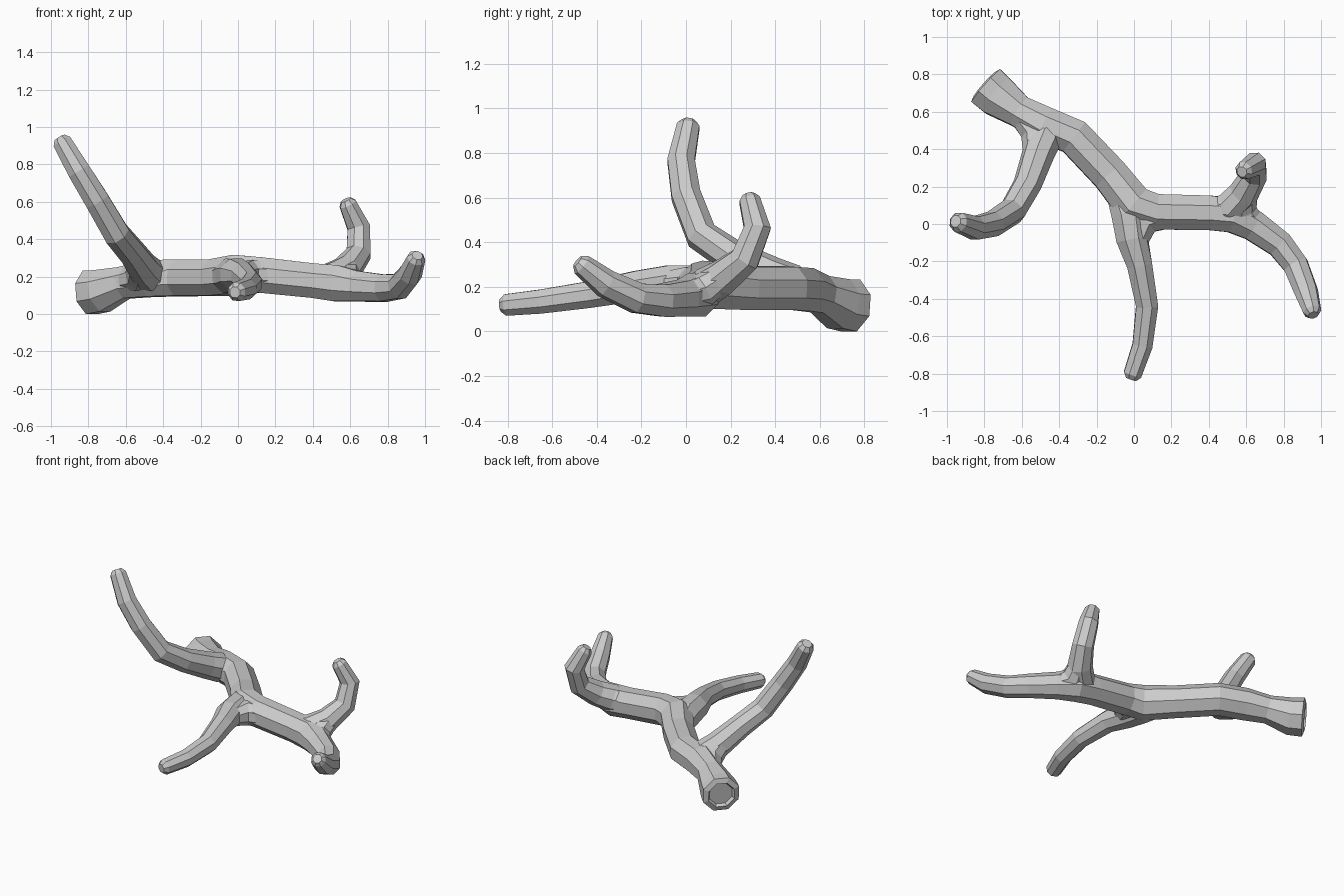
import bpy, bmesh, math
from mathutils import Vector

if "Cube" in bpy.data.objects:
    bpy.data.objects.remove(bpy.data.objects["Cube"], do_unlink=True)

SIDES = 8
bark = bpy.data.materials.new("grey bark")
bark.use_nodes = True
colour = (0.6, 0.6, 0.6, 1)
bark.diffuse_color = colour
bark.node_tree.nodes["Principled BSDF"].inputs["Base Color"].default_value = colour


def limb(name, path, hollow_start=False):
    """Sweep an eight-sided ring along (x, y, z, radius) points, with a rounded tip."""
    pts = [Vector(p[:3]) for p in path]
    rad = [p[3] for p in path]
    # rounded tip: a smaller ring just past the end
    end_dir = (pts[-1] - pts[-2]).normalized()
    pts.append(pts[-1] + end_dir * rad[-1] * 0.5)
    rad.append(rad[-1] * 0.6)
    bm = bmesh.new()
    rings = []
    side = None
    for i, (p, r) in enumerate(zip(pts, rad)):
        a, b = pts[max(i - 1, 0)], pts[min(i + 1, len(pts) - 1)]
        tangent = (b - a).normalized()
        if side is None:
            side = tangent.cross(Vector((0, 0, 1)))
        side = (side - tangent * side.dot(tangent)).normalized()
        up = side.cross(tangent)
        angles = [(k + 0.5) * math.tau / SIDES for k in range(SIDES)]
        rings.append([bm.verts.new(p + (side * math.cos(t) + up * math.sin(t)) * r)
                      for t in angles])
    for lo, hi in zip(rings, rings[1:]):
        for k in range(SIDES):
            n = (k + 1) % SIDES
            bm.faces.new((lo[k], lo[n], hi[n], hi[k]))
    start = bm.faces.new(rings[0][::-1])
    bm.faces.new(rings[-1])
    bmesh.ops.recalc_face_normals(bm, faces=bm.faces[:])
    # broken end: a sloped rim around a shallow recess
    if hollow_start:
        bmesh.ops.inset_individual(bm, faces=[start], thickness=0.035, depth=0.012)
        bmesh.ops.inset_individual(bm, faces=[start], thickness=0.012, depth=-0.02)
    mesh = bpy.data.meshes.new(name)
    bm.to_mesh(mesh)
    bm.free()
    mesh.materials.append(bark)
    obj = bpy.data.objects.new(name, mesh)
    bpy.context.collection.objects.link(obj)
    return obj


# Main stem, from the flared broken end to the bent right-hand tip
stem = limb("branch", [
    (-0.79, 0.738, 0.127, 0.126), (-0.73, 0.685, 0.135, 0.122),
    (-0.61, 0.60, 0.178, 0.092), (-0.48, 0.53, 0.20, 0.105),
    (-0.32, 0.465, 0.205, 0.105), (-0.13, 0.265, 0.205, 0.105),
    (0.0, 0.10, 0.22, 0.115), (0.12, 0.065, 0.22, 0.103),
    (0.40, 0.06, 0.19, 0.10), (0.53, 0.05, 0.175, 0.105),
    (0.64, -0.01, 0.16, 0.088), (0.78, -0.11, 0.15, 0.078),
    (0.865, -0.22, 0.16, 0.072), (0.92, -0.36, 0.225, 0.066),
    (0.953, -0.468, 0.31, 0.05)], hollow_start=True)

# Side branches, rooted along the stem, and webs that fill the crotches
twigs = [
    limb("tall_branch", [
        (-0.41, 0.52, 0.20, 0.06), (-0.47, 0.47, 0.22, 0.095),
        (-0.51, 0.38, 0.26, 0.088), (-0.57, 0.21, 0.345, 0.077),
        (-0.65, 0.07, 0.44, 0.075), (-0.755, 0.0, 0.62, 0.071),
        (-0.85, -0.022, 0.775, 0.066), (-0.94, 0.01, 0.93, 0.055)]),
    limb("tall_branch_web", [
        (-0.63, 0.60, 0.18, 0.06), (-0.53, 0.49, 0.21, 0.08),
        (-0.525, 0.36, 0.265, 0.065)]),
    limb("front_branch", [
        (-0.09, 0.21, 0.205, 0.075), (-0.03, 0.06, 0.215, 0.10),
        (-0.01, -0.08, 0.222, 0.092), (0.03, -0.22, 0.215, 0.073),
        (0.07, -0.44, 0.175, 0.064), (0.045, -0.65, 0.145, 0.058),
        (-0.008, -0.805, 0.13, 0.052)]),
    limb("front_branch_web", [
        (0.01, -0.11, 0.22, 0.06), (0.06, 0.02, 0.22, 0.085),
        (0.2, 0.05, 0.212, 0.075)]),
    limb("upright_twig", [
        (0.42, 0.06, 0.19, 0.07), (0.51, 0.085, 0.205, 0.09),
        (0.585, 0.16, 0.25, 0.083), (0.645, 0.265, 0.335, 0.071),
        (0.645, 0.32, 0.475, 0.065), (0.587, 0.285, 0.60, 0.05)]),
    limb("upright_twig_web", [
        (0.65, -0.01, 0.165, 0.06), (0.58, 0.075, 0.195, 0.078),
        (0.60, 0.18, 0.265, 0.06)]),
]

# Merge the limbs into one skin
for twig in twigs:
    join = stem.modifiers.new(twig.name, 'BOOLEAN')
    join.operation = 'UNION'
    join.solver = 'EXACT'
    join.object = twig
bpy.context.view_layer.objects.active = stem
for join in list(stem.modifiers):
    bpy.ops.object.modifier_apply(modifier=join.name)
for twig in twigs:
    bpy.data.objects.remove(twig, do_unlink=True)

# Clean slivers along the seams and rest the branch on the floor
bm = bmesh.new()
bm.from_mesh(stem.data)
bmesh.ops.remove_doubles(bm, verts=bm.verts[:], dist=0.012)
floor = min(v.co.z for v in bm.verts)
bmesh.ops.translate(bm, verts=bm.verts[:], vec=(0, 0, -floor))
bm.to_mesh(stem.data)
bm.free()
stem.data.shade_flat()
